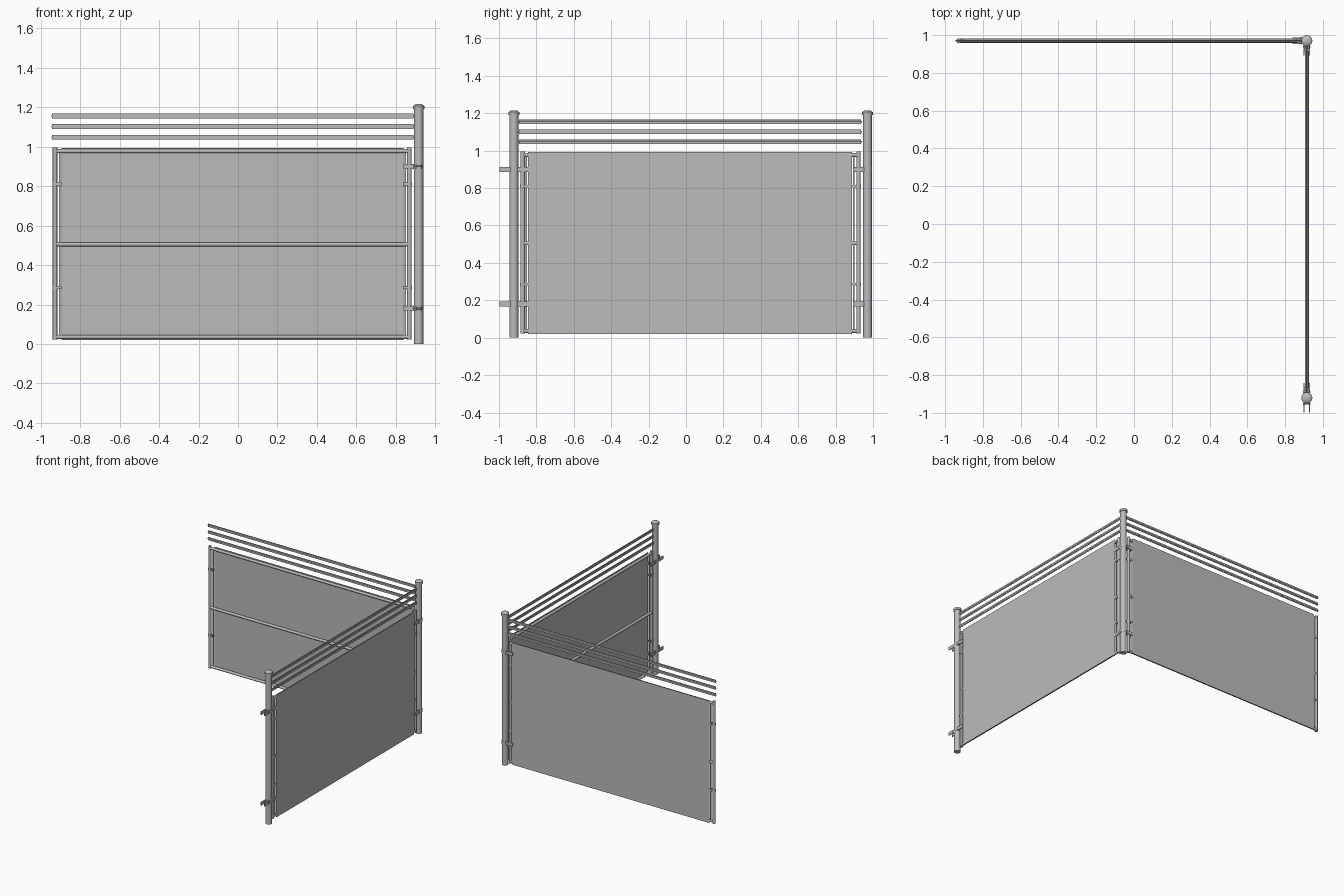
import bpy
import math
from mathutils import Matrix, Vector

cube = bpy.data.objects.get("Cube")
if cube:
    bpy.data.objects.remove(cube, do_unlink=True)

steel = bpy.data.materials.new("galvanised grey")
steel.use_nodes = True
GREY = (0.5, 0.5, 0.5, 1)
steel.diffuse_color = GREY
steel.node_tree.nodes["Principled BSDF"].inputs["Base Color"].default_value = GREY


def finish(name, place, smooth=False):
    ob = bpy.context.object
    ob.name = name
    ob.data.materials.append(steel)
    if smooth:
        bpy.ops.object.shade_smooth_by_angle(angle=math.radians(40))
    ob.matrix_world = place @ ob.matrix_basis
    return ob


def box(name, place, lo, hi):
    lo, hi = Vector(lo), Vector(hi)
    bpy.ops.mesh.primitive_cube_add(size=1, location=(lo + hi) / 2)
    bpy.context.object.scale = hi - lo
    return finish(name, place)


def tube(name, place, a, b, r, r2=None, sides=12):
    a, b = Vector(a), Vector(b)
    bpy.ops.mesh.primitive_cone_add(
        vertices=sides, radius1=r, radius2=r if r2 is None else r2,
        depth=(b - a).length, location=(a + b) / 2,
        rotation=(b - a).to_track_quat('Z', 'Y').to_euler())
    return finish(name, place, True)


def bracket(name, place, z):
    # Collar round the post, two parallel straps and a bolt
    tube(name + "_collar", place, (0, 0, z - 0.013), (0, 0, z + 0.013), 0.0255, sides=16)
    for s in (-1, 1):
        box(name + "_strap", place, (0.012, s * 0.015 - 0.003, z - 0.013),
            (0.077, s * 0.015 + 0.003, z + 0.013))
    tube(name + "_bolt", place, (0.031, -0.02, z), (0.031, 0.02, z), 0.004, sides=6)


def section(name, place):
    # Post with an overhanging, slightly domed cap
    o = name + "_"
    tube(o + "post", place, (0, 0, 0), (0, 0, 1.2), 0.024, sides=16)
    tube(o + "cap_rim", place, (0, 0, 1.19), (0, 0, 1.207), 0.0295, sides=16)
    tube(o + "cap_dome", place, (0, 0, 1.207), (0, 0, 1.215), 0.027, 0.016, sides=16)

    # Upright tubes, tension bars and clamps at both ends of the panel
    for u, bar, s in ((0.047, 0.067, 1), (1.842, 1.817, -1)):
        tube(o + "upright", place, (u, 0, 0.022), (u, 0, 0.995), 0.0115)
        box(o + "tension_bar", place, (bar - 0.004, -0.009, 0.045),
            (bar + 0.004, -0.004, 0.97))
        for z in (0.285, 0.81):
            tube(o + "clamp_ring", place, (u, 0, z - 0.008), (u, 0, z + 0.008), 0.0135)
            for v in (-0.011, 0.009):
                lo, hi = sorted((u, u + s * 0.033))
                box(o + "clamp_strap", place, (lo, v - 0.001, z - 0.007),
                    (hi, v + 0.002, z + 0.007))

    # Horizontal rails
    for z in (0.036, 0.505, 0.977):
        tube(o + "rail", place, (0.05, 0, z), (1.838, 0, z), 0.0105)

    # Thin mesh sheet on the outer side
    box(o + "mesh_sheet", place, (0.076, -0.0125, 0.02), (1.808, -0.0105, 0.992))

    # Three barbed strands: flat ribbon round a thin core
    for z in (1.048, 1.102, 1.155):
        box(o + "barbed_ribbon", place, (0.027, -0.002, z - 0.012), (1.856, 0.002, z + 0.012))
        tube(o + "strand_core", place, (0.015, 0, z), (1.86, 0, z), 0.004, sides=6)

    # Brackets holding the panel to its post
    for z in (0.18, 0.90):
        bracket(o + "panel_bracket", place, z)


corner = Matrix.Translation((0.915, 0.97, 0))
front = Matrix.Translation((0.915, -0.92, 0))
section("back_section", corner @ Matrix.Rotation(math.pi, 4, 'Z'))
section("left_section", front @ Matrix.Rotation(math.pi / 2, 4, 'Z'))

# Brackets reaching towards the neighbouring section
for spot in (corner, front):
    for z in (0.18, 0.90):
        bracket("joining_bracket", spot @ Matrix.Rotation(-math.pi / 2, 4, 'Z'), z)
